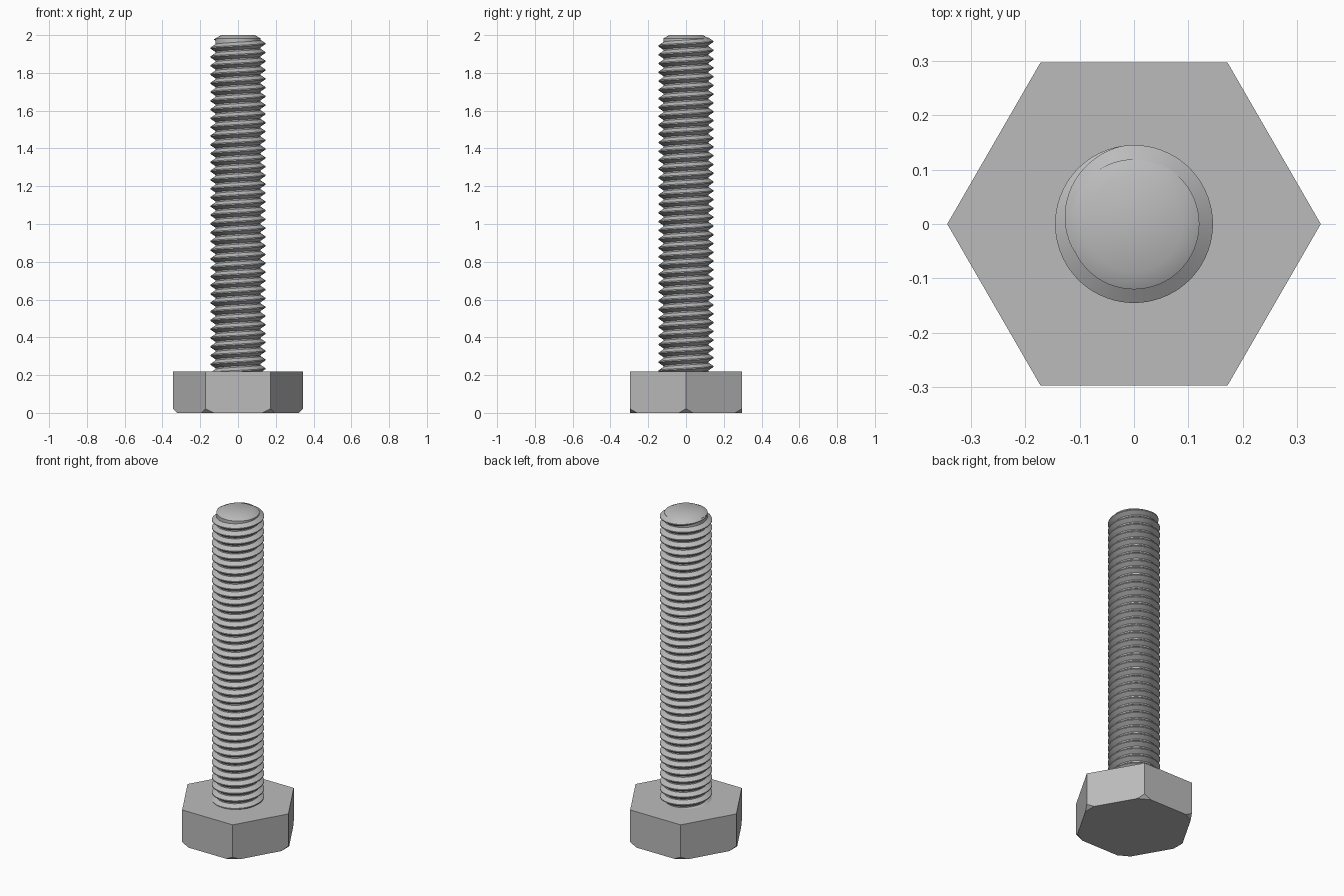
import bpy, bmesh, math
from mathutils import Vector

if "Cube" in bpy.data.objects:
    bpy.data.objects.remove(bpy.data.objects["Cube"])

HEAD_RADIUS, HEAD_HEIGHT = 0.343, 0.22
ROOT, CREST, TIP = 0.12, 0.145, 0.088
PITCH, SEGMENTS = 0.0465, 64

steel = bpy.data.materials.new("steel grey")
steel.use_nodes = True
GREY = (0.5, 0.5, 0.5, 1)
steel.diffuse_color = GREY
steel.node_tree.nodes["Principled BSDF"].inputs["Base Color"].default_value = GREY


def finish(bm, name, smooth=False):
    bmesh.ops.recalc_face_normals(bm, faces=bm.faces)
    mesh = bpy.data.meshes.new(name)
    bm.to_mesh(mesh)
    bm.free()
    mesh.materials.append(steel)
    obj = bpy.data.objects.new(name, mesh)
    bpy.context.collection.objects.link(obj)
    if smooth:
        bpy.ops.object.select_all(action="DESELECT")
        obj.select_set(True)
        bpy.context.view_layer.objects.active = obj
        bpy.ops.object.shade_smooth_by_angle(angle=math.radians(30))


def polar(radius, angle, z):
    return Vector((radius * math.cos(angle), radius * math.sin(angle), z))


# Hexagonal head with its lower corners cut off
bm = bmesh.new()
corners = [math.radians(60 * i) for i in range(6)]
base = bm.faces.new([bm.verts.new(polar(HEAD_RADIUS, a, 0)) for a in corners])
top = bmesh.ops.extrude_face_region(bm, geom=[base], use_keep_orig=True)["geom"]
bmesh.ops.translate(bm, vec=(0, 0, HEAD_HEIGHT),
                    verts=[v for v in top if isinstance(v, bmesh.types.BMVert)])
for a in corners:
    cut = bmesh.ops.bisect_plane(
        bm, geom=bm.verts[:] + bm.edges[:] + bm.faces[:], clear_outer=True,
        plane_co=polar(HEAD_RADIUS - 0.022, a, 0), plane_no=polar(1, a, -1))
    edges = [e for e in cut["geom_cut"] if isinstance(e, bmesh.types.BMEdge)]
    bmesh.ops.edgeloop_fill(bm, edges=edges)
finish(bm, "hex_head")

# Plain core of the shank with a chamfered tip
bm = bmesh.new()
profile = [(ROOT, HEAD_HEIGHT - 0.02), (ROOT, 1.983), (TIP, 2)]
rings = [[bm.verts.new(polar(r, math.tau * i / SEGMENTS, z)) for i in range(SEGMENTS)]
         for r, z in profile]
for low, high in zip(rings, rings[1:]):
    for i in range(SEGMENTS):
        j = (i + 1) % SEGMENTS
        bm.faces.new((low[i], low[j], high[j], high[i]))
bm.faces.new(rings[0][::-1])
bm.faces.new(rings[-1])
finish(bm, "shank_core", smooth=True)

# Right-handed helical thread that fades into the core near the tip
bm = bmesh.new()
END_ANGLE, END_Z = math.radians(205), 1.981
turns = (END_Z - HEAD_HEIGHT + 0.025) / PITCH
steps = int(turns * SEGMENTS)
fade = 0.3 * SEGMENTS
previous = None
for i in range(steps + 1):
    back = steps - i
    angle = END_ANGLE - math.tau * back / SEGMENTS
    z = END_Z - PITCH * back / SEGMENTS
    size = min(1, 0.03 + back / fade)
    crest = ROOT + (CREST - ROOT) * size
    section = [(ROOT - 0.002, -0.021), (crest, -0.003), (crest, 0.003), (ROOT - 0.002, 0.021)]
    row = [bm.verts.new(polar(r, angle, z + dz * size)) for r, dz in section]
    if previous:
        for k in range(4):
            n = (k + 1) % 4
            bm.faces.new((previous[k], previous[n], row[n], row[k]))
    else:
        bm.faces.new(row)
    previous = row
bm.faces.new(previous[::-1])
finish(bm, "thread", smooth=True)
